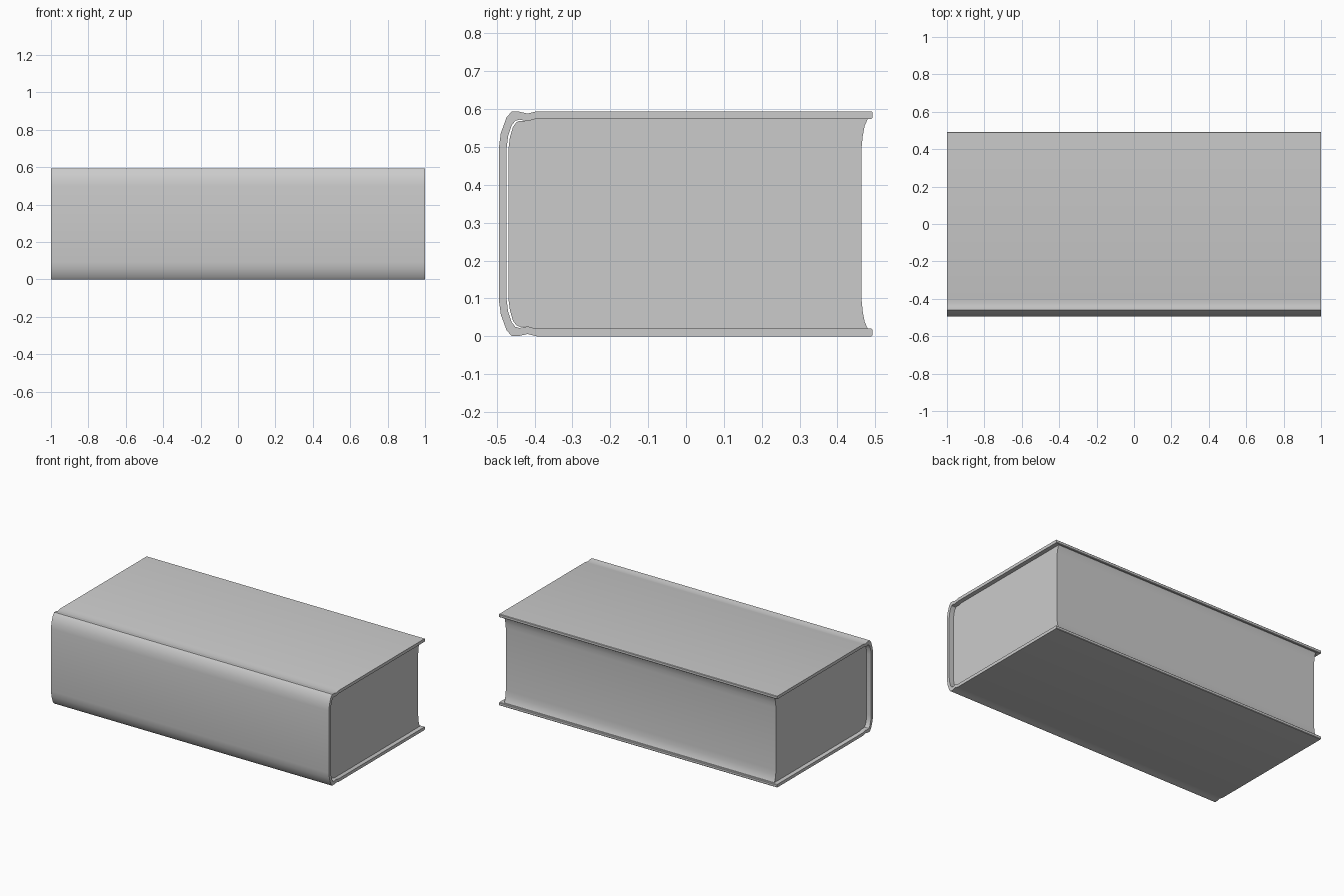
import bpy, bmesh, math

if "Cube" in bpy.data.objects:
    bpy.data.objects.remove(bpy.data.objects["Cube"])

H = 0.594  # total thickness of the book


def mirrored(points):
    """Close an upper-half run of (y, z) points with its copy about mid height."""
    return points + [(y, H - z) for y, z in reversed(points)]


def extrude_profile(name, outline, half_length):
    """Extrude a closed (y, z) outline along x."""
    bm = bmesh.new()
    face = bm.faces.new([bm.verts.new((-half_length, y, z)) for y, z in outline])
    geom = bmesh.ops.extrude_face_region(bm, geom=[face])["geom"]
    moved = [v for v in geom if isinstance(v, bmesh.types.BMVert)]
    bmesh.ops.translate(bm, verts=moved, vec=(2 * half_length, 0, 0))
    bmesh.ops.recalc_face_normals(bm, faces=bm.faces)
    mesh = bpy.data.meshes.new(name)
    bm.to_mesh(mesh)
    bm.free()
    obj = bpy.data.objects.new(name, mesh)
    bpy.context.collection.objects.link(obj)
    bpy.context.view_layer.objects.active = obj
    bpy.ops.object.select_all(action='DESELECT')
    obj.select_set(True)
    bpy.ops.object.shade_smooth_by_angle(angle=math.radians(35))
    return obj


# Cover: boards, hinge groove and rounded spine in one wrapped sheet
outer = [(0.490, H), (-0.395, H), (-0.418, H - 0.006), (-0.440, H - 0.001),
         (-0.460, H), (-0.474, 0.578), (-0.489, 0.537), (-0.494, 0.500)]
inner = [(0.490, 0.574), (-0.397, 0.574), (-0.418, 0.568), (-0.440, 0.572),
         (-0.451, 0.569), (-0.461, 0.556), (-0.470, 0.528), (-0.474, 0.495)]
upper_edge = [(0.493, 0.577), (0.493, H - 0.003)]
lower_edge = [(y, H - z) for y, z in reversed(upper_edge)]
cover = upper_edge + mirrored(outer) + lower_edge + mirrored(inner)[::-1]
extrude_profile("cover", cover, 1.0)

# Page block: rounded back, hollowed fore edge, set in from the cover ends
pages = [(0.464, 0.500), (0.467, 0.530), (0.472, 0.556), (0.480, 0.574),
         (-0.397, 0.574), (-0.418, 0.568), (-0.440, 0.569),
         (-0.448, 0.565), (-0.457, 0.553), (-0.465, 0.526), (-0.469, 0.495)]
extrude_profile("pages", mirrored(pages), 0.972)
